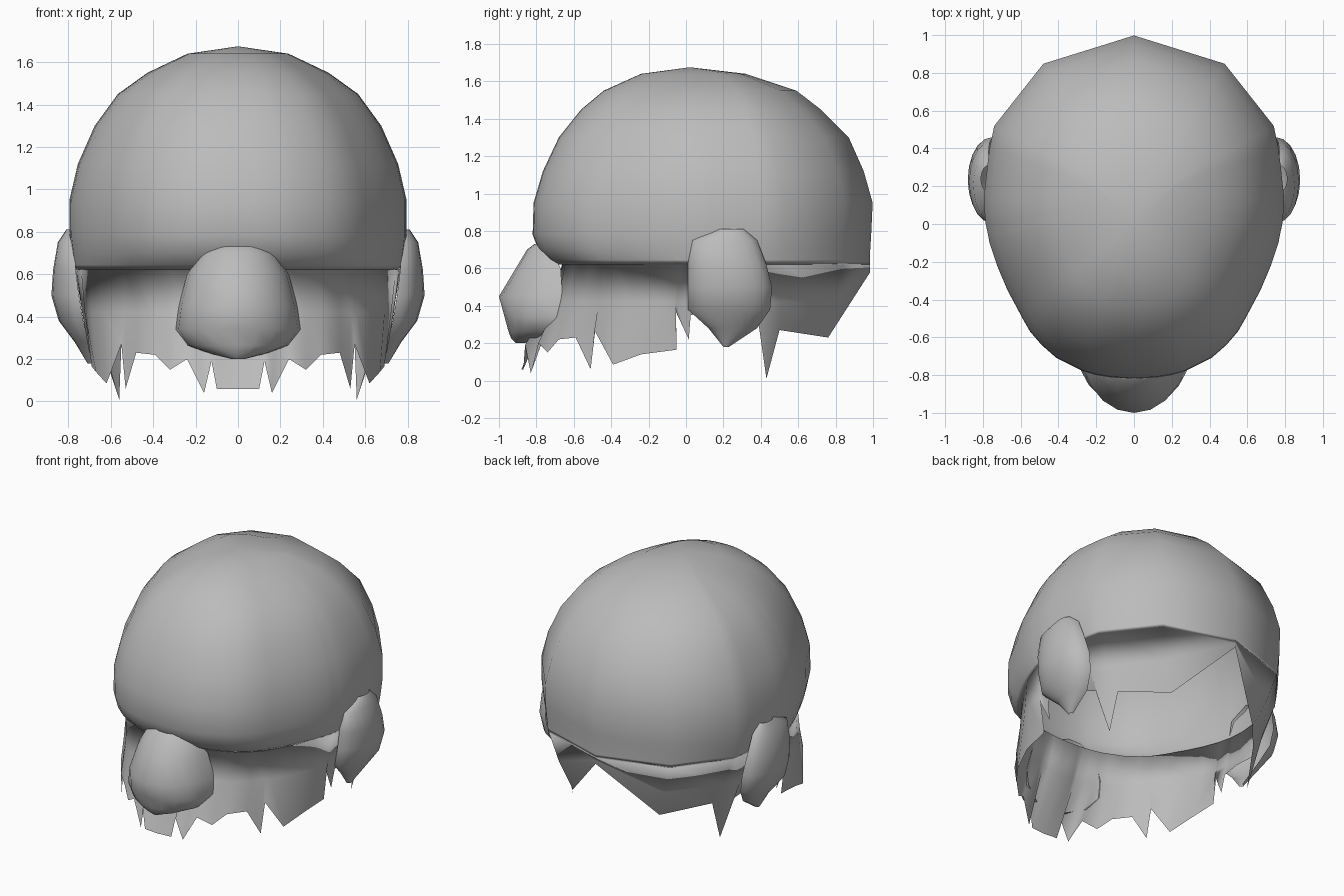
import bpy, bmesh, math

if "Cube" in bpy.data.objects:
    bpy.data.objects.remove(bpy.data.objects["Cube"])

grey = bpy.data.materials.new("plain grey")
grey.diffuse_color = (0.5, 0.5, 0.5, 1)
grey.use_nodes = True
grey.node_tree.nodes["Principled BSDF"].inputs["Base Color"].default_value = grey.diffuse_color


def loft(name, rows, closed=False, tip=None):
    """Skin a stack of equal-length rows; optionally close around and fan to a tip."""
    bm = bmesh.new()
    grid = [[bm.verts.new(p) for p in r] for r in rows]
    n = len(rows[0])
    span = n if closed else n - 1
    for a, b in zip(grid, grid[1:]):
        for i in range(span):
            j = (i + 1) % n
            bm.faces.new((a[i], b[i], b[j], a[j]))
    if tip:
        t = bm.verts.new(tip)
        for i in range(span):
            bm.faces.new((t, grid[0][i], grid[0][(i + 1) % n]))
    bmesh.ops.recalc_face_normals(bm, faces=bm.faces[:])
    me = bpy.data.meshes.new(name)
    bm.to_mesh(me)
    bm.free()
    for p in me.polygons:
        p.use_smooth = True
    me.materials.append(grey)
    ob = bpy.data.objects.new(name, me)
    bpy.context.collection.objects.link(ob)
    return ob


def both_sides(half):
    """Complete a half loop that starts and ends on the centre line."""
    return half + [(-x, y, z) for x, y, z in half[-2:0:-1]]


# Skull: widest outline, front centre to back centre
outline = [(0, -.82), (.1, -.815), (.14, -.81), (.2, -.8), (.27, -.78), (.33, -.75),
           (.41, -.71), (.49, -.64), (.55, -.57), (.59, -.5), (.67, -.35),
           (.725, -.22), (.765, -.1), (.77, -.07), (.785, 0), (.79, .05),
           (.795, .14), (.775, .32), (.765, .4), (.74, .52), (.48, .85), (0, 1)]
# Ragged lower rim, one point under each outline point
rim = [(0, -.88, .06), (.1, -.87, .06), (.125, -.86, .19), (.16, -.83, .04),
       (.24, -.79, .2), (.32, -.74, .15), (.39, -.68, .22), (.48, -.59, .23),
       (.53, -.51, .06), (.55, -.49, .27), (.62, -.39, .085), (.67, -.24, .14),
       (.69, -.05, .165), (.71, -.06, .38), (.70, .015, .22), (.72, .025, .35),
       (.72, .14, .37), (.64, .39, .29), (.56, .43, .01), (.55, .5, .27),
       (.33, .76, .23), (0, .985, .58)]
# Height, half width, front y, back y
levels = [(1.64, .24, -.24, .32), (1.55, .43, -.44, .59), (1.45, .57, -.56, .72),
          (1.3, .68, -.68, .87), (1.12, .76, -.765, .95), (.95, .80, -.815, .998),
          (.78, .80, -.82, .99), (.70, .79, -.79, .985), (.645, .78, -.74, .985),
          (.62, .775, -.70, .985), (.63, .775, -.66, .985)]
MID = .15
rows = []
for z, w, front, back in levels:
    half = []
    for x, y in outline:
        v = (y - MID) / (.97 if y < MID else .85)
        half.append((x / .8 * w, MID + v * (MID - front if v < 0 else back - MID), z))
    rows.append(half)
# Cheek row between the brow fold and the rim
cheek = []
for top, low in zip(rows[-1], rim):
    z = max(.42, low[2] + .025)
    t = ((top[2] - z) / (top[2] - low[2])) ** 1.3
    cheek.append((top[0] + (low[0] - top[0]) * t, top[1] + (low[1] - top[1]) * t, z))
rows += [cheek, rim]
loft("head_shell", [both_sides(r) for r in rows], closed=True, tip=(0, .02, 1.675))

# Bulbous nose: height, half width, tip y, root y
nose = [(.73, .10, -.81, -.76), (.70, .17, -.85, -.72), (.6, .24, -.91, -.67),
        (.45, .28, -1.0, -.66), (.34, .295, -.97, -.69), (.265, .24, -.95, -.74),
        (.225, .13, -.935, -.80), (.20, .03, -.91, -.86)]
arc = [math.pi * (i / 10 - .5) for i in range(11)]
loft("nose", [[(w * math.sin(a), r + (f - r) * math.cos(a), z) for a in arc]
              for z, w, f, r in nose])

# Ears: height, front y, back y, outer x, root x
ear = [(.81, .17, .31, .81, .77), (.75, .03, .38, .85, .77), (.62, .01, .43, .872, .765),
       (.5, .01, .46, .88, .75), (.38, .01, .45, .845, .73), (.28, .12, .38, .77, .70),
       (.18, .20, .23, .71, .69)]
for side, label in ((1, "right"), (-1, "left")):
    loft("ear_" + label,
         [[(side * (r + (o - r) * math.cos(a)), (f + b) / 2 + (b - f) / 2 * math.sin(a), z)
           for a in arc] for z, f, b, o, r in ear])
